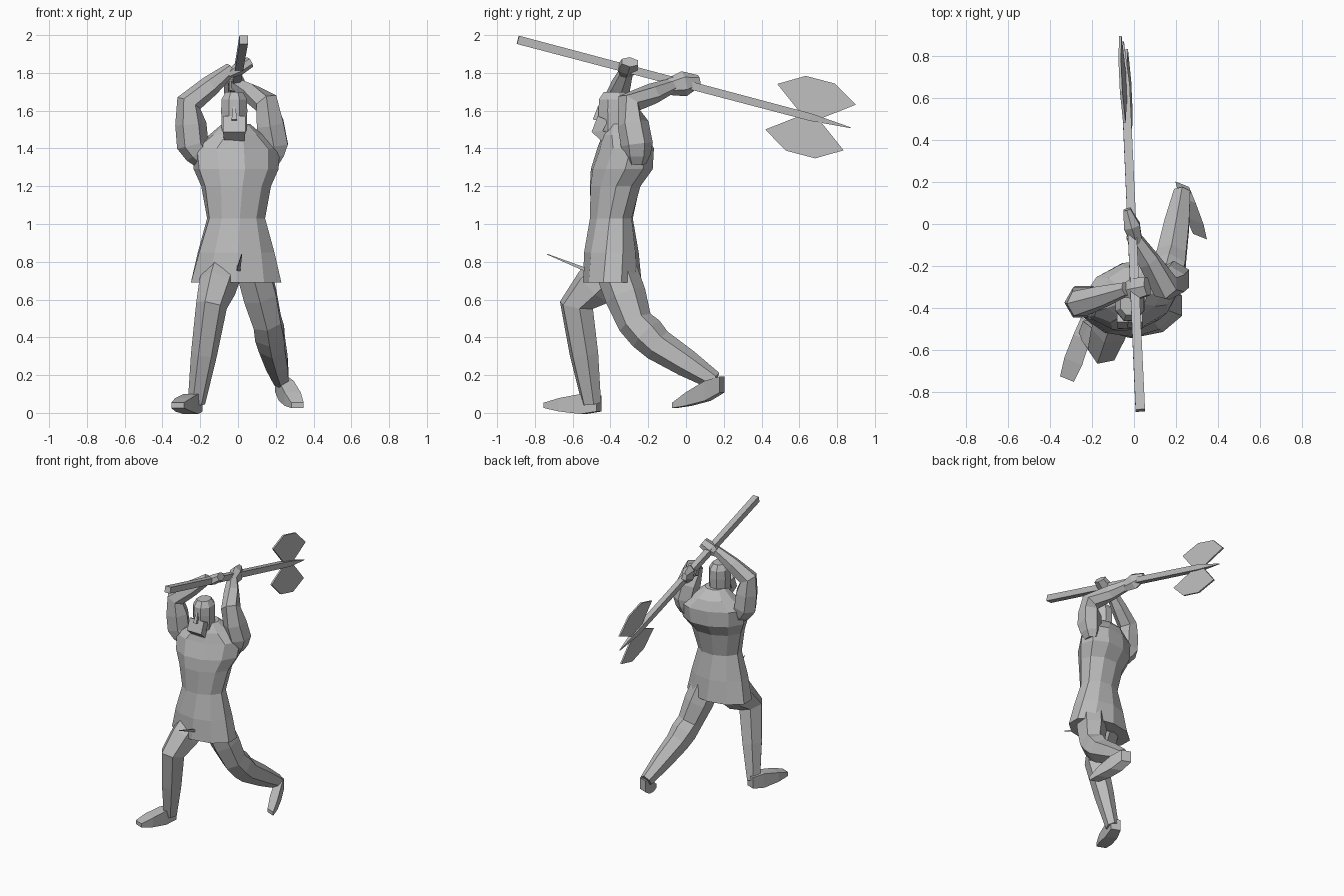
import bpy, bmesh
from math import cos, sin, pi
from mathutils import Vector

cube = bpy.data.objects.get("Cube")
if cube:
    bpy.data.objects.remove(cube)

mat = bpy.data.materials.new("light grey")
mat.use_nodes = True
GREY = (.5, .5, .5, 1)
mat.diffuse_color = GREY
mat.node_tree.nodes["Principled BSDF"].inputs["Base Color"].default_value = GREY

ACROSS, FORWARD, UP = Vector((1, 0, 0)), Vector((0, 1, 0)), Vector((0, 0, 1))


def loft(name, rings):
    """Skin a list of equal point rings, cap both ends and add the object."""
    bm = bmesh.new()
    loops = [[bm.verts.new(point) for point in ring] for ring in rings]
    for lower, upper in zip(loops, loops[1:]):
        for i in range(len(lower)):
            bm.faces.new((lower[i - 1], lower[i], upper[i], upper[i - 1]))
    bm.faces.new(loops[0])
    bm.faces.new(loops[-1])
    bmesh.ops.recalc_face_normals(bm, faces=bm.faces)
    mesh = bpy.data.meshes.new(name)
    bm.to_mesh(mesh)
    bm.free()
    mesh.materials.append(mat)
    bpy.context.collection.objects.link(bpy.data.objects.new(name, mesh))


def oval(centre, u, v, sides):
    """Ring of points round a centre with half axes u and v."""
    angles = [2 * pi * (k + .5) / sides for k in range(sides)]
    return [centre + u * cos(a) + v * sin(a) for a in angles]


def tube(name, points, radii, side=ACROSS, depth=1, sides=6):
    """Tapered tube through points; depth scales the axis square to side."""
    rings = []
    for i, (point, radius) in enumerate(zip(points, radii)):
        before, after = points[max(i - 1, 0)], points[min(i + 1, len(points) - 1)]
        along = (after - before).normalized()
        u = (side - along * side.dot(along)).normalized() * radius
        rings.append(oval(point, u, along.cross(u) * depth, sides))
    loft(name, rings)


def limb(name, joints, radii, side=ACROSS, depth=1):
    """Tube through joints with a swollen muscle ring between each pair."""
    points, sizes = [joints[0]], [radii[0]]
    for a, b, ra, rb in zip(joints, joints[1:], radii, radii[1:]):
        points += [a.lerp(b, .5), b]
        sizes += [(ra + rb) * .54, rb]
    tube(name, points, sizes, side, depth)


# Tunic from hem to collar, turning towards the chest and flaring at the back
rings = []
for z, y, width, depth in ((.69, -.39, .24, .155), (.85, -.395, .2, .145), (1.03, -.395, .15, .115),
                           (1.2, -.375, .18, .135), (1.29, -.34, .22, .16), (1.4, -.32, .23, .14),
                           (1.47, -.325, .14, .12), (1.53, -.34, .07, .07)):
    turn = min((z - .69) / .6, 1) * .3
    u = (ACROSS * cos(turn) + FORWARD * sin(turn)) * width
    v = (FORWARD * cos(turn) - ACROSS * sin(turn)) * depth
    rings.append(oval(Vector((-.01, y, z)), u * 1.05, v, 10))
loft("tunic", rings)

# Head, widest at the cheeks, with a nose and a broad jutting beard
face = Vector((-.02, -.38, 1.5))
rings = []
for rise, size in ((-.05, .8), (0, .95), (.1, 1), (.16, .97), (.2, .65)):
    rings.append(oval(face + UP * rise, ACROSS * size * .075, FORWARD * size * .09, 8))
loft("head", rings)
tube("nose", [face + UP * .12 - FORWARD * .08, face + UP * .05 - FORWARD * .1], (.01, .02), sides=4)
tube("beard", [face + UP * .06 - FORWARD * .06, face - UP * .01 - FORWARD * .09, face - UP * .04 - FORWARD * .05],
     (.085, .085, .075), depth=.5, sides=4)

# Axe shaft tapering into an end spike
butt, tip = Vector((.03, -.89, 1.975)), Vector((-.05, .87, 1.51))
shaft = (tip - butt).normalized()
hub = butt.lerp(tip, .88)
tube("axe_shaft", [butt, hub, tip], (.032, .028, .003), sides=4)

# Twin blades: half an outline mirrored along the shaft, then across it
half = [(.06, .01), (.215, .125), (.08, .205)]
outline = half + [(-along, out) for along, out in reversed(half)]
for name, sign in (("upper_axe_blade", 1), ("lower_axe_blade", -1)):
    out_axis = (ACROSS.cross(shaft) - ACROSS * .12) * sign
    plate = [hub + shaft * along + out_axis * out for along, out in outline]
    loft(name, [[p + ACROSS * offset for p in plate] for offset in (-.006, .006)])

# Arms raised overhead, gripping the shaft
left_grip, right_grip = butt.lerp(tip, .5), butt.lerp(tip, .33)
arm_radii = (.05, .085, .068, .035)
limb("left_arm", [Vector((.17, -.26, 1.32)), Vector((.19, -.26, 1.42)),
                  Vector((.15, -.3, 1.64)), left_grip - FORWARD * .04], arm_radii)
limb("right_arm", [Vector((-.18, -.37, 1.33)), Vector((-.24, -.37, 1.42)),
                   Vector((-.26, -.38, 1.64)), right_grip - ACROSS * .04], arm_radii, FORWARD)
reach = Vector((-.3, 1, .2)) * .08
tube("left_hand", [left_grip - reach, left_grip, left_grip + reach], (.03, .045, .02), depth=1.5)
reach = Vector((1, .2, .6)) * .06
tube("right_hand", [right_grip - reach, right_grip, right_grip + reach],
     (.03, .06, .05), FORWARD, .6)

# Legs in a long stride, the right one leading
stride = Vector((1, -.4, 0)).normalized()
right_ankle, left_ankle = Vector((-.22, -.5, .05)), Vector((.23, .15, .17))
limb("right_leg", [Vector((-.08, -.4, .76)), Vector((-.14, -.58, .57)), right_ankle],
     (.1, .08, .045), stride, 1.2)
limb("left_leg", [Vector((.08, -.37, .76)), Vector((.155, -.27, .48)),
                  Vector((.18, -.15, .36)), left_ankle], (.1, .085, .08, .045), ACROSS, 1.1)


def foot(name, heel, toe, side):
    """Wedge from a tall heel to a flat toe."""
    rings = []
    for step, width, height in ((0, .05, .06), (.3, .06, .075), (.7, .065, .05), (1, .05, .02)):
        rings.append(oval(heel.lerp(toe, step), side * width, UP * height, 4))
    loft(name, rings)


foot("right_foot", right_ankle + FORWARD * .04, Vector((-.32, -.74, .04)), stride)
foot("left_foot", left_ankle + FORWARD * .04 - UP * .02, Vector((.315, -.06, .04)), -stride)

# Pointed strip of cloth blown forward from the hem
tube("cloth_strip", [Vector((0, -.51, .75)), Vector((.02, -.735, .84))], (.015, .003), sides=4)
